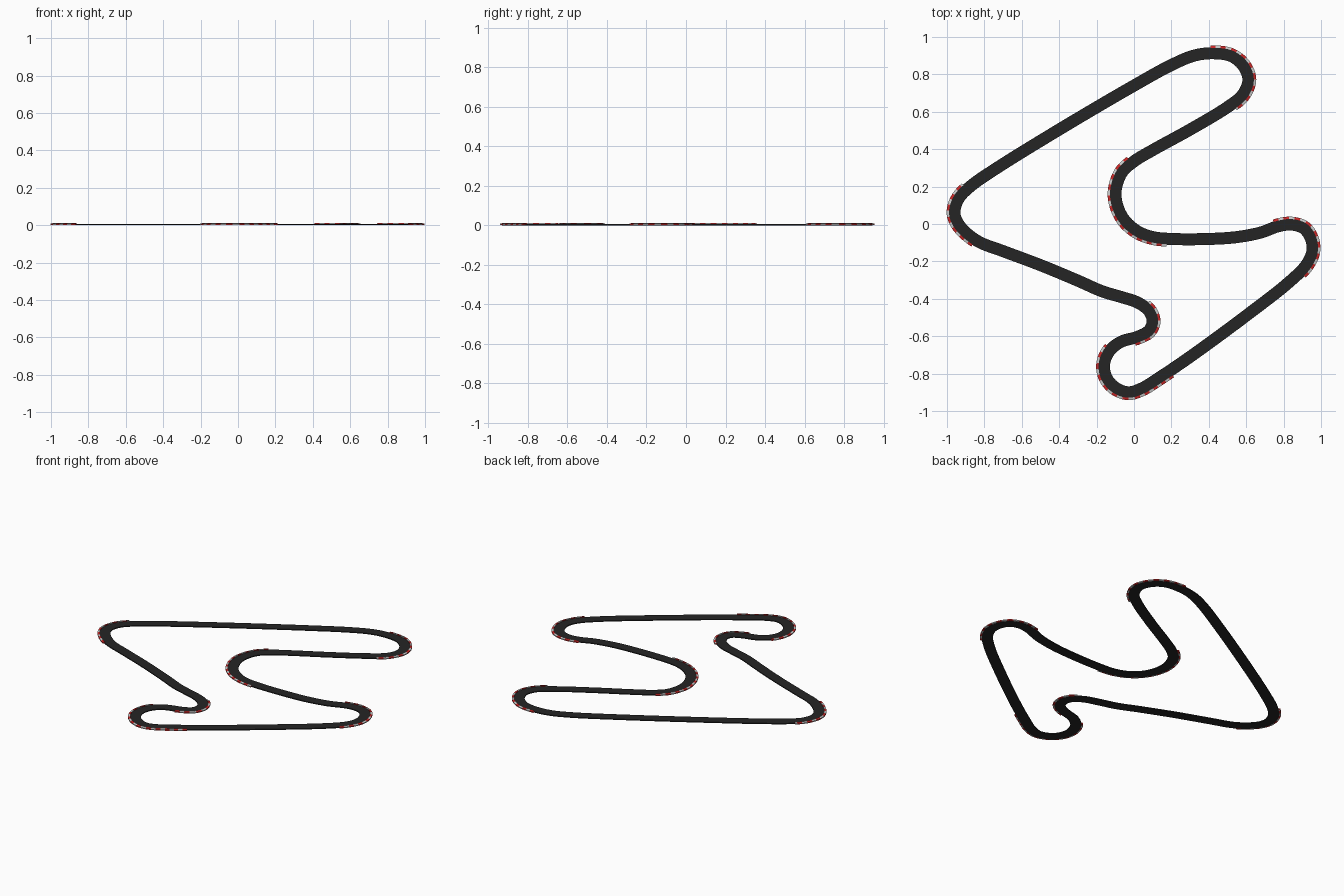
import bpy, bmesh
from mathutils import Vector

if "Cube" in bpy.data.objects:
    bpy.data.objects.remove(bpy.data.objects["Cube"])

# Centreline of the circuit, clockwise from the left corner
PATH = [(-.96, .07), (-.935, .14), (-.87, .205), (-.74, .295), (-.4, .505), (0, .74), (.2, .85),
        (.32, .9), (.42, .913), (.52, .898), (.585, .845), (.612, .77), (.58, .69), (.5, .625),
        (.3, .505), (.1, .395), (0, .335), (-.065, .275), (-.098, .18), (-.09, .1), (-.05, .02),
        (.02, -.04), (.1, -.07), (.2, -.08), (.4, -.08), (.55, -.07), (.68, -.045), (.77, -.012),
        (.845, -.003), (.91, -.025), (.948, -.085), (.953, -.15), (.92, -.22), (.83, -.31),
        (.6, -.49), (.3, -.71), (.13, -.825), (.04, -.88), (-.03, -.9), (-.1, -.875), (-.148, -.82),
        (-.16, -.75), (-.132, -.68), (-.07, -.63), (.02, -.603), (.08, -.57), (.1, -.52),
        (.08, -.465), (.02, -.42), (-.07, -.39), (-.17, -.36), (-.3, -.303), (-.5, -.22),
        (-.7, -.145), (-.83, -.095), (-.91, -.035), (-.95, .02)]
HALF = 0.032        # half road width
KERB = 0.010        # kerb width
STEPS = 8


def material(name, rgb):
    m = bpy.data.materials.new(name)
    m.diffuse_color = (*rgb, 1)
    m.use_nodes = True
    m.node_tree.nodes["Principled BSDF"].inputs["Base Color"].default_value = m.diffuse_color
    return m


ASPHALT = material("asphalt", (.018, .018, .018))
RED = material("kerb_red", (.6, .02, .02))
WHITE = material("kerb_white", (.6, .6, .6))


def smooth_loop(pts):
    # closed non-uniform spline through the points
    p = [Vector(q) for q in pts]
    n, out = len(p), []
    for i in range(n):
        a, b, c, d = p[i - 1], p[i], p[(i + 1) % n], p[(i + 2) % n]
        t0, t1, t2 = [(v - u).length ** .5 for u, v in ((a, b), (b, c), (c, d))]
        m1 = t1 * ((b - a) / t0 - (c - a) / (t0 + t1) + (c - b) / t1)
        m2 = t1 * ((c - b) / t1 - (d - b) / (t1 + t2) + (d - c) / t2)
        for k in range(STEPS):
            t = k / STEPS
            out.append((2*t**3 - 3*t*t + 1) * b + (t**3 - 2*t*t + t) * m1
                       + (3*t*t - 2*t**3) * c + (t**3 - t*t) * m2)
    return out


def resample(pts, step):
    # even spacing along the closed loop
    total = sum((pts[i] - pts[i - 1]).length for i in range(len(pts)))
    n = round(total / step)
    step, out, need = total / n, [], 0
    for i in range(len(pts)):
        a, b = pts[i], pts[(i + 1) % len(pts)]
        length = (b - a).length
        while need < length and len(out) < n:
            out.append(a.lerp(b, need / length))
            need += step
        need -= length
    return out


line = resample(smooth_loop(PATH), 0.0125)
N = len(line)
normals = []
for i in range(N):
    d = (line[(i + 1) % N] - line[i - 1]).normalized()
    normals.append(Vector((-d.y, d.x)))


def sweep(name, indices, section, closed, mats, pattern):
    # carry a (sideways, height) section along the centreline
    bm = bmesh.new()
    rings = []
    for i in indices:
        rings.append([bm.verts.new((*(line[i] + normals[i] * s), z)) for s, z in section])
    m = len(section)
    for k in range(len(rings) if closed else len(rings) - 1):
        a, b = rings[k], rings[(k + 1) % len(rings)]
        for j in range(m):
            f = bm.faces.new((a[j], a[(j + 1) % m], b[(j + 1) % m], b[j]))
            f.material_index = pattern(k)
    if not closed:
        bm.faces.new(rings[0])
        bm.faces.new(rings[-1])
    bmesh.ops.recalc_face_normals(bm, faces=bm.faces)
    me = bpy.data.meshes.new(name)
    bm.to_mesh(me)
    bm.free()
    for mt in mats:
        me.materials.append(mt)
    ob = bpy.data.objects.new(name, me)
    bpy.context.collection.objects.link(ob)


# Road slab
sweep("road", range(N), [(-HALF, 0), (HALF, 0), (HALF, .006), (-HALF, .006)],
      True, [ASPHALT], lambda k: 0)


def nearest(x, y):
    return min(range(N), key=lambda i: (line[i] - Vector((x, y))).length)


# Striped kerbs on the outside of each corner: start, end, side
KERBS = [("left_kerb", (-.85, -.085), (-.89, .19), 1),
         ("top_kerb", (.41, .912), (.53, .645), 1),
         ("middle_kerb", (-.01, .33), (.18, -.08), -1),
         ("right_kerb", (.75, -.02), (.89, -.25), 1),
         ("bottom_kerb", (.19, -.785), (-.12, -.665), 1),
         ("hairpin_kerb", (0, -.61), (.06, -.445), -1)]
for name, start, end, side in KERBS:
    a, b = nearest(*start), nearest(*end)
    ids = [(a + k) % N for k in range((b - a) % N + 1)]
    inner, outer = side * (HALF - .003), side * (HALF + KERB)
    sweep(name, ids, [(inner, .001), (outer, .001), (outer, .008), (inner, .011)],
          False, [RED, WHITE], lambda k: k // 2 % 2)
